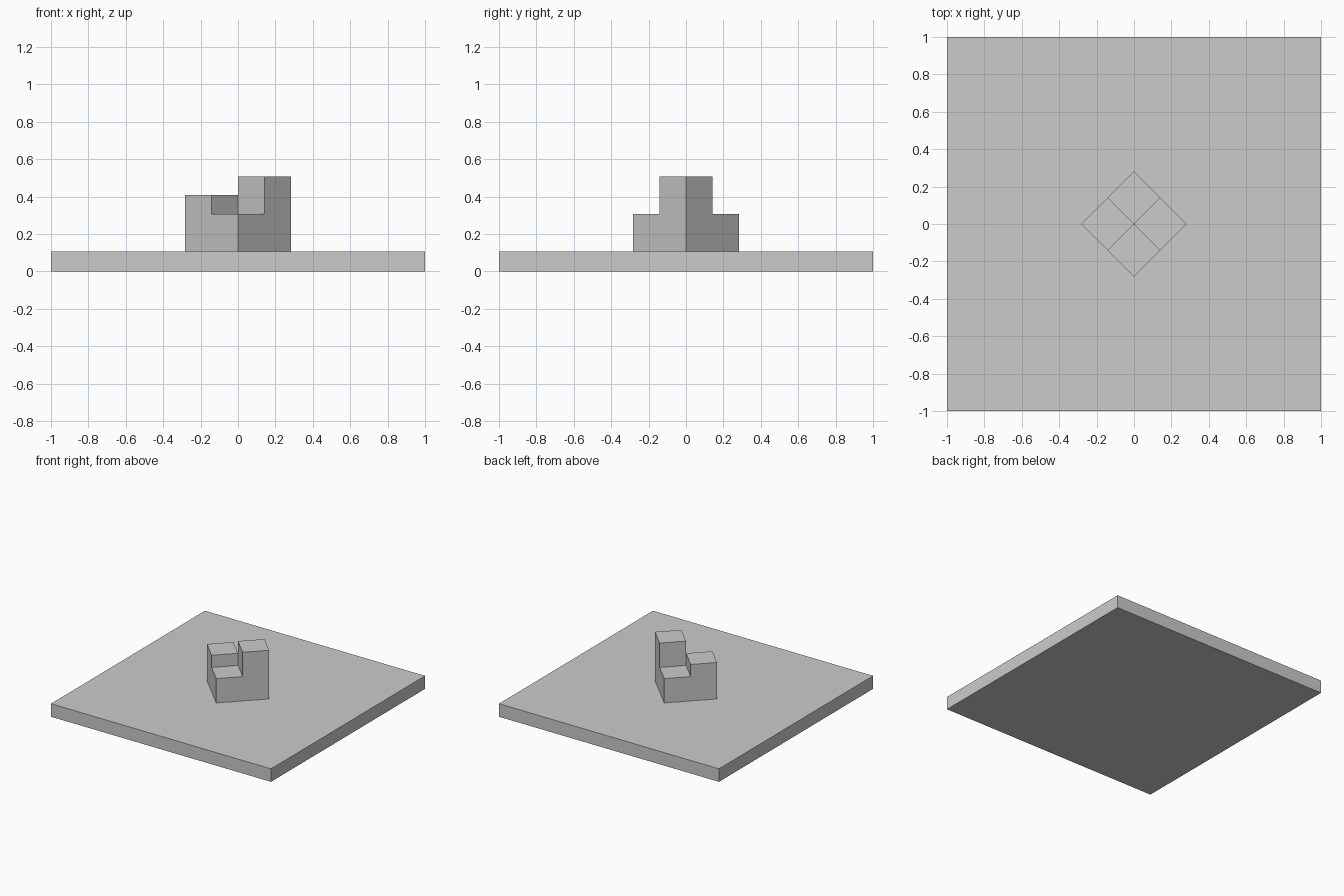
import bpy, bmesh
from math import pi
from mathutils import Matrix, Vector

if "Cube" in bpy.data.objects:
    bpy.data.objects.remove(bpy.data.objects["Cube"])

PLATE = 0.107   # plate thickness
CELL = 0.2      # block cell width


def finish(bm, name):
    bmesh.ops.recalc_face_normals(bm, faces=bm.faces)
    mesh = bpy.data.meshes.new(name)
    bm.to_mesh(mesh)
    bm.free()
    obj = bpy.data.objects.new(name, mesh)
    bpy.context.collection.objects.link(obj)
    return obj


def raise_faces(bm, faces, height):
    new = bmesh.ops.extrude_face_region(bm, geom=faces)["geom"]
    verts = [g for g in new if isinstance(g, bmesh.types.BMVert)]
    bmesh.ops.translate(bm, verts=verts, vec=(0, 0, height))
    return [g for g in new if isinstance(g, bmesh.types.BMFace)]


# Square base plate
bm = bmesh.new()
bmesh.ops.create_cube(bm, size=1, matrix=Matrix.Translation((0, 0, PLATE / 2))
                      @ Matrix.Diagonal((2, 2, PLATE, 1)))
finish(bm, "base_plate")

# Stepped block: 2 x 2 cells turned 45 degrees, left and right cells raised
bm = bmesh.new()
bmesh.ops.create_grid(bm, x_segments=2, y_segments=2, size=CELL,
                      matrix=Matrix.Translation((0, 0, PLATE)) @ Matrix.Rotation(pi / 4, 4, 'Z'))
tops = raise_faces(bm, bm.faces[:], 0.2)
left = min(tops, key=lambda f: f.calc_center_median().x)
right = max(tops, key=lambda f: f.calc_center_median().x)
raise_faces(bm, [left], 0.1)
raise_faces(bm, [right], 0.2)
finish(bm, "stepped_block")
